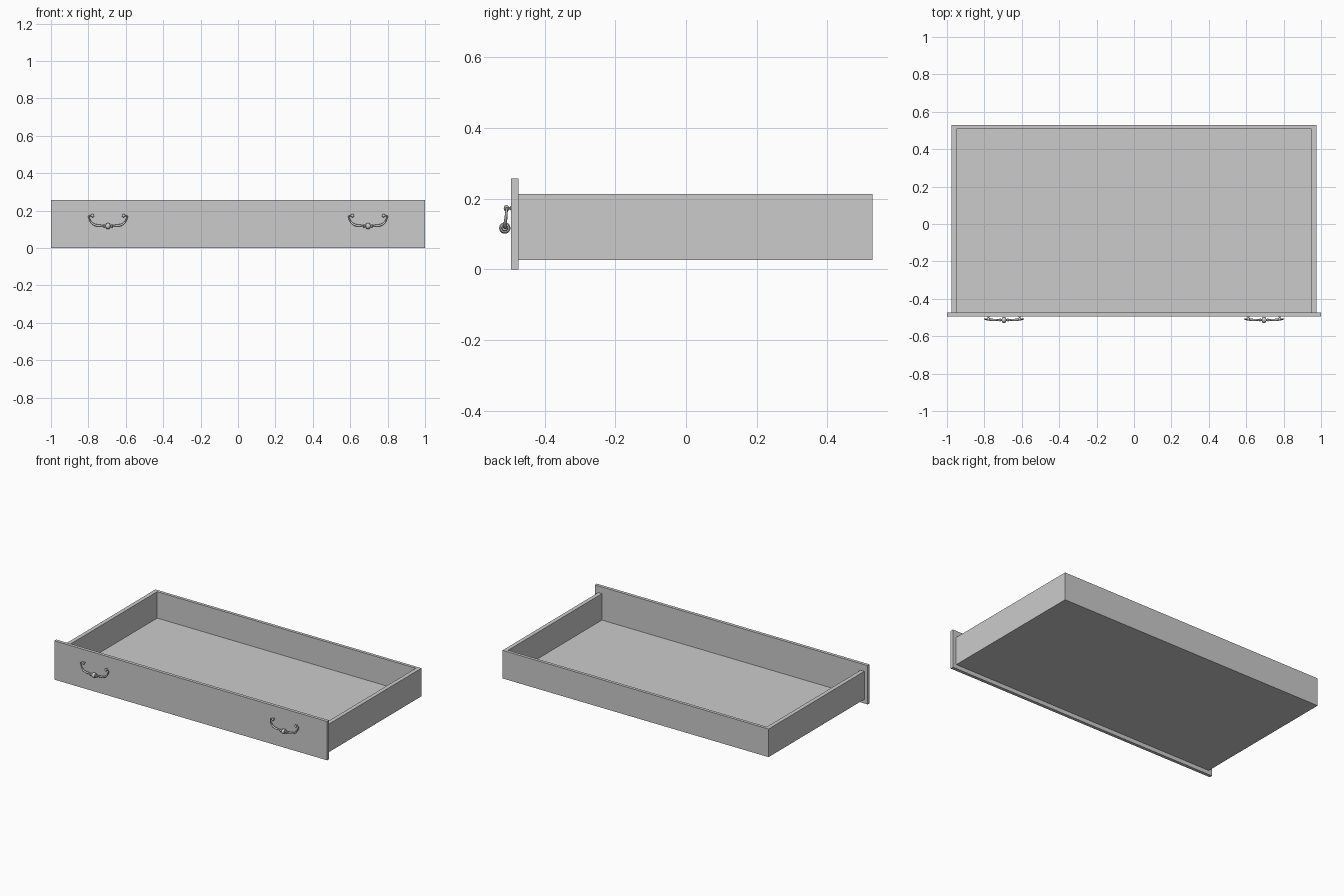
import bpy, bmesh, math
from mathutils import Matrix, Vector

if "Cube" in bpy.data.objects:
    bpy.data.objects.remove(bpy.data.objects["Cube"])


def box(name, x0, x1, y0, y1, z0, z1):
    bm = bmesh.new()
    bmesh.ops.create_cube(bm, size=1)
    for v in bm.verts:
        v.co = ((x0 + x1) / 2 + v.co.x * (x1 - x0),
                (y0 + y1) / 2 + v.co.y * (y1 - y0),
                (z0 + z1) / 2 + v.co.z * (z1 - z0))
    return finish(name, bm)


def finish(name, bm, smooth=False):
    bmesh.ops.recalc_face_normals(bm, faces=bm.faces)
    me = bpy.data.meshes.new(name)
    bm.to_mesh(me)
    bm.free()
    ob = bpy.data.objects.new(name, me)
    bpy.context.collection.objects.link(ob)
    if smooth:
        bpy.ops.object.select_all(action='DESELECT')
        bpy.context.view_layer.objects.active = ob
        ob.select_set(True)
        bpy.ops.object.shade_smooth_by_angle(angle=math.radians(40))
    return ob


def lathe(name, profile, matrix, steps=20):
    # profile: (radius, height) pairs turned about z, then placed by matrix
    bm = bmesh.new()
    vs = [bm.verts.new((r, 0, h)) for r, h in profile]
    es = [bm.edges.new(p) for p in zip(vs, vs[1:])]
    bmesh.ops.spin(bm, geom=vs + es, cent=(0, 0, 0), axis=(0, 0, 1),
                   angle=math.tau, steps=steps)
    bmesh.ops.remove_doubles(bm, verts=bm.verts, dist=1e-5)
    bm.transform(matrix)
    return finish(name, bm, True)


def tube(name, points, radii, sides=12):
    # swept round bar with varying thickness
    bm = bmesh.new()
    rings = []
    for i, p in enumerate(points):
        t = (points[min(i + 1, len(points) - 1)] - points[max(i - 1, 0)]).normalized()
        u = t.cross(Vector((0, 1, 0))).normalized()
        w = t.cross(u)
        rings.append([bm.verts.new(p + radii[i] * (u * math.cos(a) + w * math.sin(a)))
                      for a in (math.tau * k / sides for k in range(sides))])
    for a, b in zip(rings, rings[1:]):
        for k in range(sides):
            n = (k + 1) % sides
            bm.faces.new((a[k], a[n], b[n], b[k]))
    bm.faces.new(rings[0])
    bm.faces.new(rings[-1])
    return finish(name, bm, True)


def smooth_path(ctrl, n=5):
    # Catmull-Rom through (x, z, radius) control points
    c = [Vector(p) for p in ctrl]
    c = [2 * c[0] - c[1]] + c + [2 * c[-1] - c[-2]]
    out = []
    for p0, p1, p2, p3 in zip(c, c[1:], c[2:], c[3:]):
        for k in range(n):
            t = k / n
            out.append(0.5 * (2 * p1 + (p2 - p0) * t + (2 * p0 - 5 * p1 + 4 * p2 - p3) * t * t
                              + (3 * p1 - p0 - 3 * p2 + p3) * t ** 3))
    return out + [c[-2]]


# Drawer box
box("front_panel", -1, 1, -0.495, -0.474, 0, 0.257)
for side, s in (("left", -1), ("right", 1)):
    x = sorted((s * 0.975, s * 0.948))
    box(side + "_side", x[0], x[1], -0.474, 0.528, 0.027, 0.213)
box("back_panel", -0.948, 0.948, 0.508, 0.528, 0.027, 0.213)
box("bottom_panel", -0.948, 0.948, -0.474, 0.508, 0.027, 0.038)

# Hanging handles
half = [(0.079, 0.173, 0.003), (0.094, 0.173, 0.003), (0.102, 0.171, 0.003),
        (0.102, 0.163, 0.0035), (0.096, 0.148, 0.004), (0.083, 0.131, 0.005),
        (0.064, 0.122, 0.006), (0.042, 0.120, 0.0055), (0.024, 0.118, 0.004)]
ctrl = half + [(0, 0.117, 0.004)] + [(-x, z, r) for x, z, r in reversed(half)]
path = smooth_path(ctrl)
post = [(0, -0.002), (0.006, -0.002), (0.006, 0.002), (0.004, 0.003), (0.004, 0.006),
        (0.007, 0.008), (0.0092, 0.012), (0.0085, 0.017), (0.005, 0.020), (0, 0.021)]
bead = [(0, -0.026), (0.007, -0.025), (0.009, -0.022), (0.007, -0.018), (0.005, -0.014),
        (0.006, -0.012), (0.013, -0.010), (0.0155, -0.005), (0.016, 0)]
bead += [(r, -h) for r, h in reversed(bead[:-1])]
for side, cx in (("left", -0.695), ("right", 0.695)):
    # bail leans forward toward its low point
    pts = [Vector((cx + p.x, -0.507 - 0.006 * (0.173 - p.y) / 0.056, p.y)) for p in path]
    tube(side + "_handle_bail", pts, [p.z for p in path])
    lathe(side + "_handle_bead", bead,
          Matrix.Translation((cx, -0.513, 0.117)) @ Matrix.Rotation(math.pi / 2, 4, 'Y'))
    for end, dx in (("outer", -0.083), ("inner", 0.083)):
        lathe(f"{side}_handle_{end}_post", post,
              Matrix.Translation((cx + dx, -0.495, 0.173)) @ Matrix.Rotation(math.pi / 2, 4, 'X'))
